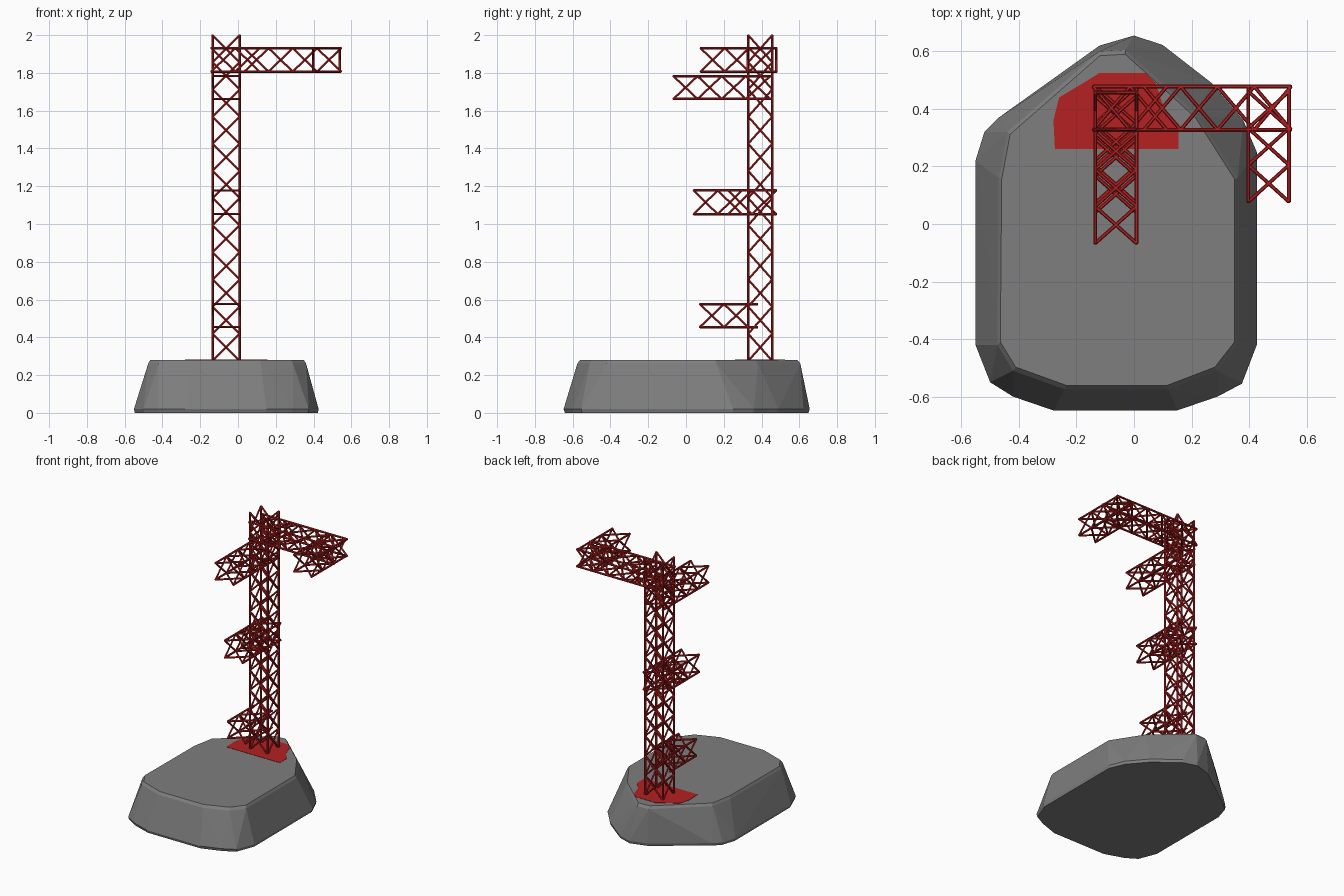
import bpy, bmesh, math
from mathutils import Vector, Matrix

if "Cube" in bpy.data.objects:
    bpy.data.objects.remove(bpy.data.objects["Cube"])


def material(name, rgb):
    m = bpy.data.materials.new(name)
    m.diffuse_color = (*rgb, 1)
    m.use_nodes = True
    m.node_tree.nodes["Principled BSDF"].inputs["Base Color"].default_value = m.diffuse_color
    return m


GREY = material("stone grey", (0.21, 0.21, 0.21))
RED = material("truss red", (0.46, 0.015, 0.015))


def finish(bm, name, mat):
    bmesh.ops.recalc_face_normals(bm, faces=bm.faces)
    me = bpy.data.meshes.new(name)
    bm.to_mesh(me)
    bm.free()
    me.materials.append(mat)
    ob = bpy.data.objects.new(name, me)
    bpy.context.collection.objects.link(ob)
    return ob


# Faceted base: convex hull of a foot outline and a smaller top outline
foot = [(0, .655), (.1, .622), (.27, .49), (.38, .36), (.427, .25), (.427, -.42),
        (.375, -.555), (.29, -.6), (.15, -.648), (-.28, -.648), (-.42, -.6),
        (-.5, -.55), (-.551, -.42), (-.551, .22), (-.52, .32), (-.47, .37), (-.12, .62)]
shoulder = [(-.47, .16), (-.44, .32), (-.12, .6), (-.03, .605), (.22, .38), (.36, .16),
            (.36, -.42), (.29, -.51), (.12, -.575), (-.24, -.575), (-.42, -.51), (-.475, -.42)]


def layer(outline, z, s=1):
    cx, cy = -.06, 0
    return [(cx + (x - cx) * s, cy + (y - cy) * s, z) for x, y in outline]


bm = bmesh.new()
for p in (layer(foot, 0, .99) + layer(foot, .02) + layer(shoulder, .262)
          + layer(shoulder, .28, .975)):
    bm.verts.new(p)
bmesh.ops.convex_hull(bm, input=bm.verts)
bmesh.ops.dissolve_limit(bm, angle_limit=.02, verts=bm.verts, edges=bm.edges)
finish(bm, "base", GREY)

# Thin painted patch around the tower foot
patch = [(-.275, .26), (.155, .26), (.155, .345), (.105, .4), (.075, .49), (.04, .525),
         (-.12, .525), (-.16, .5), (-.26, .44), (-.28, .36)]
bm = bmesh.new()
face = bm.faces.new([bm.verts.new((x, y, .279)) for x, y in patch])
ext = bmesh.ops.extrude_face_region(bm, geom=[face])
for v in ext["geom"]:
    if isinstance(v, bmesh.types.BMVert):
        v.co.z = .282
finish(bm, "foot_patch", RED)


def rod(bm, a, b, r, sides):
    a, b = Vector(a), Vector(b)
    d = b - a
    mat = Matrix.Translation((a + b) / 2) @ d.to_track_quat('Z', 'Y').to_matrix().to_4x4()
    mat = mat @ Matrix.Rotation(math.pi / sides, 4, 'Z')
    bmesh.ops.create_cone(bm, cap_ends=True, segments=sides, radius1=r, radius2=r,
                          depth=d.length, matrix=mat)


R = .0072


def truss(name, lo, hi, axis, pitch, from_end=False, cells=None):
    """Box truss filling lo..hi: four chords along axis, crossed braces on four sides."""
    bm = bmesh.new()
    u, v = [i for i in range(3) if i != axis]
    us, vs = (lo[u] + R, hi[u] - R), (lo[v] + R, hi[v] - R)

    def pt(a, b, t):
        p = [0, 0, 0]
        p[u], p[v], p[axis] = a, b, t
        return p

    corners = [(us[0], vs[0]), (us[1], vs[0]), (us[1], vs[1]), (us[0], vs[1])]
    for c in corners:
        rod(bm, pt(*c, lo[axis]), pt(*c, hi[axis]), R, 8)
    n = cells or int((hi[axis] - lo[axis]) / pitch + .01)
    for i in range(n):
        t = hi[axis] - (i + 1) * pitch if from_end else lo[axis] + i * pitch
        for k in range(4):
            a, b = corners[k], corners[(k + 1) % 4]
            rod(bm, pt(*a, t), pt(*b, t + pitch), R * .9, 6)
            rod(bm, pt(*b, t), pt(*a, t + pitch), R * .9, 6)
    return finish(bm, name, RED)


X0, X1 = -.142, .016
P = .128
# Mast
truss("mast", (X0, .322, .275), (X1, .464, 2.0), 2, 1.725 / 12)
# Forward arms
truss("lower_arm", (X0, .073, .447), (X1, .38, .583), 1, P)
truss("middle_arm_outer", (X0, .04, 1.045), (X1, .35, 1.185), 1, P)
truss("middle_arm_inner", (X0, .165, 1.045), (X1, .478, 1.185), 1, P, True)
truss("upper_arm", (X0, -.067, 1.655), (X1, .464, 1.79), 1, P)
# Side boom and its forward tip
truss("side_boom", (-.09, .32, 1.80), (.546, .485, 1.938), 0, P, True)
truss("side_boom_root", (-.142, .32, 1.80), (.17, .485, 1.938), 0, P)
truss("boom_tip_arm", (.39, .077, 1.80), (.546, .475, 1.938), 1, P)
